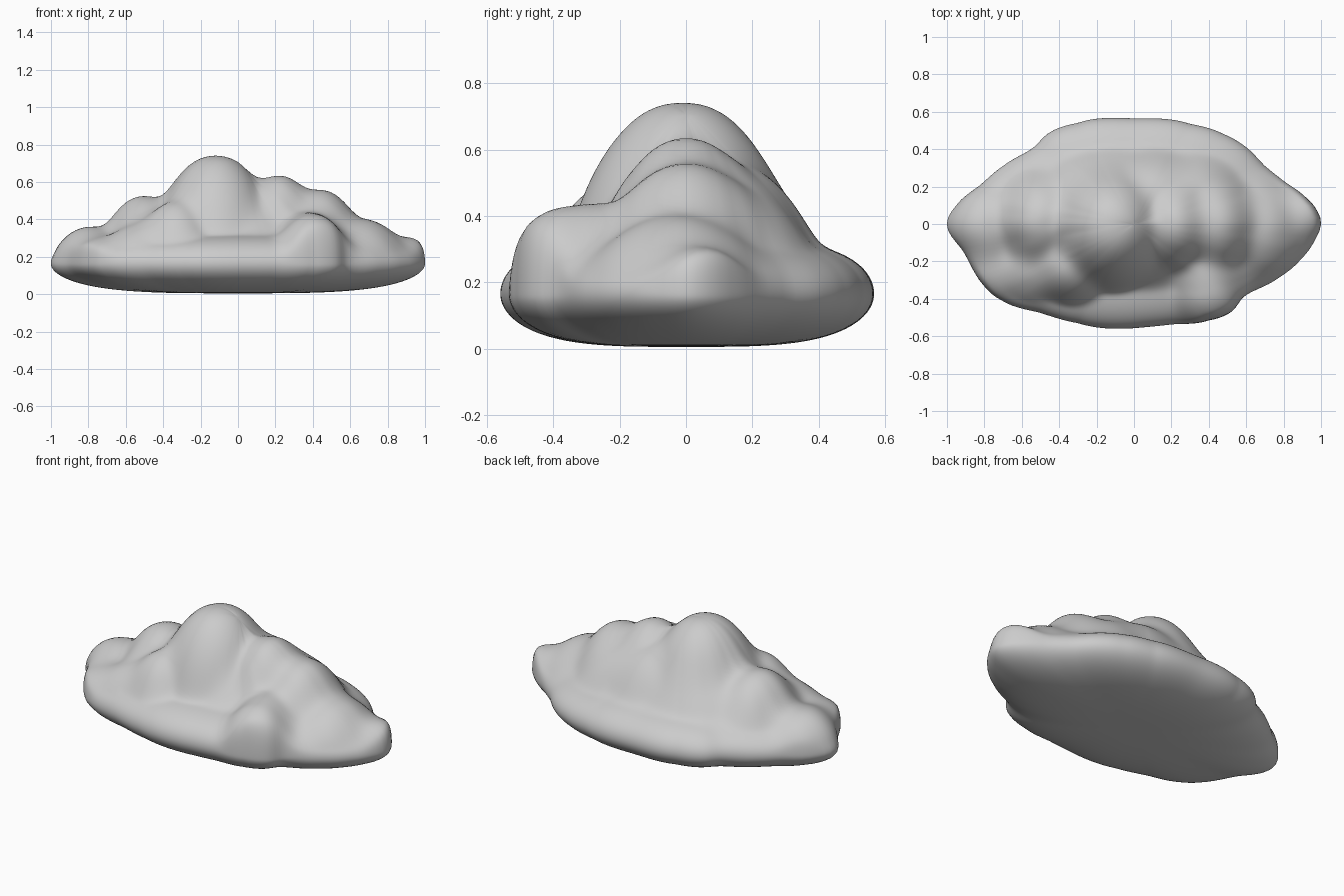
import bpy, bmesh, math

if "Cube" in bpy.data.objects:
    bpy.data.objects.remove(bpy.data.objects["Cube"])

RIM = 0.165          # height of the widest edge
SEGS, RINGS = 180, 60

# Plan outline, anticlockwise from the right tip
OUTLINE = [(1, 0), (.98, .07), (.92, .14), (.8, .23), (.7, .31), (.6, .41), (.48, .48), (.3, .535),
           (0, .565), (-.3, .54), (-.45, .49), (-.55, .4), (-.7, .31), (-.82, .21), (-.95, .1),
           (-1, -.01), (-.91, -.15), (-.82, -.31), (-.72, -.4), (-.5, -.475), (-.3, -.53),
           (0, -.557), (.2, -.537), (.4, -.515), (.52, -.47), (.6, -.38), (.77, -.29),
           (.9, -.18), (.97, -.08)]

# Puffs: centre x, centre y, radius x, radius y, top height, profile power
PUFFS = [(0, .03, .84, .46, .57, 1),          # broad mound
         (-.12, -.01, .36, .37, .75, .6),     # summit
         (-.12, .15, .42, .27, .52, .6),      # back shoulder
         (.1, .14, .34, .28, .55, .6),        # back middle
         (.3, .13, .32, .27, .5, .6),         # back right shoulder
         (.22, 0, .27, .3, .64, .65),         # right steps
         (.44, 0, .25, .3, .562, .6),
         (.66, -.03, .24, .27, .405, .55),
         (.9, .05, .14, .15, .31, .5),
         (-.5, .02, .25, .29, .53, .6),       # left steps
         (-.78, -.01, .2, .22, .365, .5),
         (-.33, -.22, .24, .23, .5, .6),      # front left lobe
         (-.52, -.22, .22, .21, .38, .6),
         (-.72, -.25, .2, .16, .295, .6),
         (.05, -.14, .3, .25, .46, .8),       # front hollow
         (.4, -.35, .21, .22, .43, .5),       # front right lobe
         (.38, -.22, .24, .22, .435, .6)]


def smooth_max(a, b, k=.08):
    h = max(k - abs(a - b), 0) / k
    return max(a, b) + h * h * k / 4


def outline_radius(angle):
    # Catmull-Rom through the outline's polar radii
    n = len(OUTLINE)
    ang = [math.atan2(y, x) % math.tau for x, y in OUTLINE]
    rad = [math.hypot(x, y) for x, y in OUTLINE]
    i = max(j for j in range(n) if ang[j] <= angle + 1e-9)
    end = ang[i + 1] if i + 1 < n else math.tau
    t = (angle - ang[i]) / (end - ang[i])
    a, b, c, d = rad[i - 1], rad[i], rad[(i + 1) % n], rad[(i + 2) % n]
    return b + .5 * t * (c - a + t * (2*a - 5*b + 4*c - d + t * (3*(b - c) + d - a)))


def top_height(x, y, s):
    edge = math.sqrt(max(0, 1 - s ** 4))
    skirt = RIM + .165 * edge
    z = skirt
    for cx, cy, rx, ry, top, power in PUFFS:
        d = ((x - cx) / rx) ** 2 + ((y - cy) / ry) ** 2
        if d < 1:
            z = smooth_max(z, .14 + (top - .14) * (1 - d) ** power)
    # Round the puffs off towards the rim
    rounded = -smooth_max(-z, -(RIM + .65 * edge), .12)
    return min(.752, max(skirt, rounded))


def bottom_height(x, y, s):
    return .005 + (RIM - .005) * (1 - math.sqrt(max(0, 1 - s ** 3.5)))


# Cloud body: polar rings, over the top and back underneath
bm = bmesh.new()
radii = [outline_radius(math.tau * j / SEGS) for j in range(SEGS)]


def ring(s, height):
    verts = []
    for j, r in enumerate(radii):
        a = math.tau * j / SEGS
        x, y = s * r * math.cos(a), s * r * math.sin(a)
        verts.append(bm.verts.new((x, y, height(x, y, s))))
    return verts


steps = [math.sin(math.pi / 2 * i / RINGS) for i in range(1, RINGS + 1)]
rings = [ring(s, top_height) for s in steps]
rings += [ring(s, bottom_height) for s in reversed(steps[:-1])]
for lo, hi in zip(rings, rings[1:]):
    for j in range(SEGS):
        k = (j + 1) % SEGS
        bm.faces.new((lo[j], hi[j], hi[k], lo[k]))
for loop, z in ((rings[0], top_height(0, 0, 0)), (rings[-1], .005)):
    centre = bm.verts.new((0, 0, z))
    for j in range(SEGS):
        bm.faces.new((centre, loop[j], loop[(j + 1) % SEGS]))
# Soften the creases between puffs
for _ in range(8):
    bmesh.ops.smooth_vert(bm, verts=bm.verts, factor=.5,
                          use_axis_x=False, use_axis_y=False, use_axis_z=True)
bmesh.ops.recalc_face_normals(bm, faces=bm.faces)
for f in bm.faces:
    f.smooth = True

mesh = bpy.data.meshes.new("cloud")
bm.to_mesh(mesh)
bm.free()
cloud = bpy.data.objects.new("cloud", mesh)
bpy.context.collection.objects.link(cloud)

mat = bpy.data.materials.new("pale grey")
mat.diffuse_color = (.6, .6, .6, 1)
mat.use_nodes = True
mat.node_tree.nodes["Principled BSDF"].inputs["Base Color"].default_value = mat.diffuse_color
mesh.materials.append(mat)
